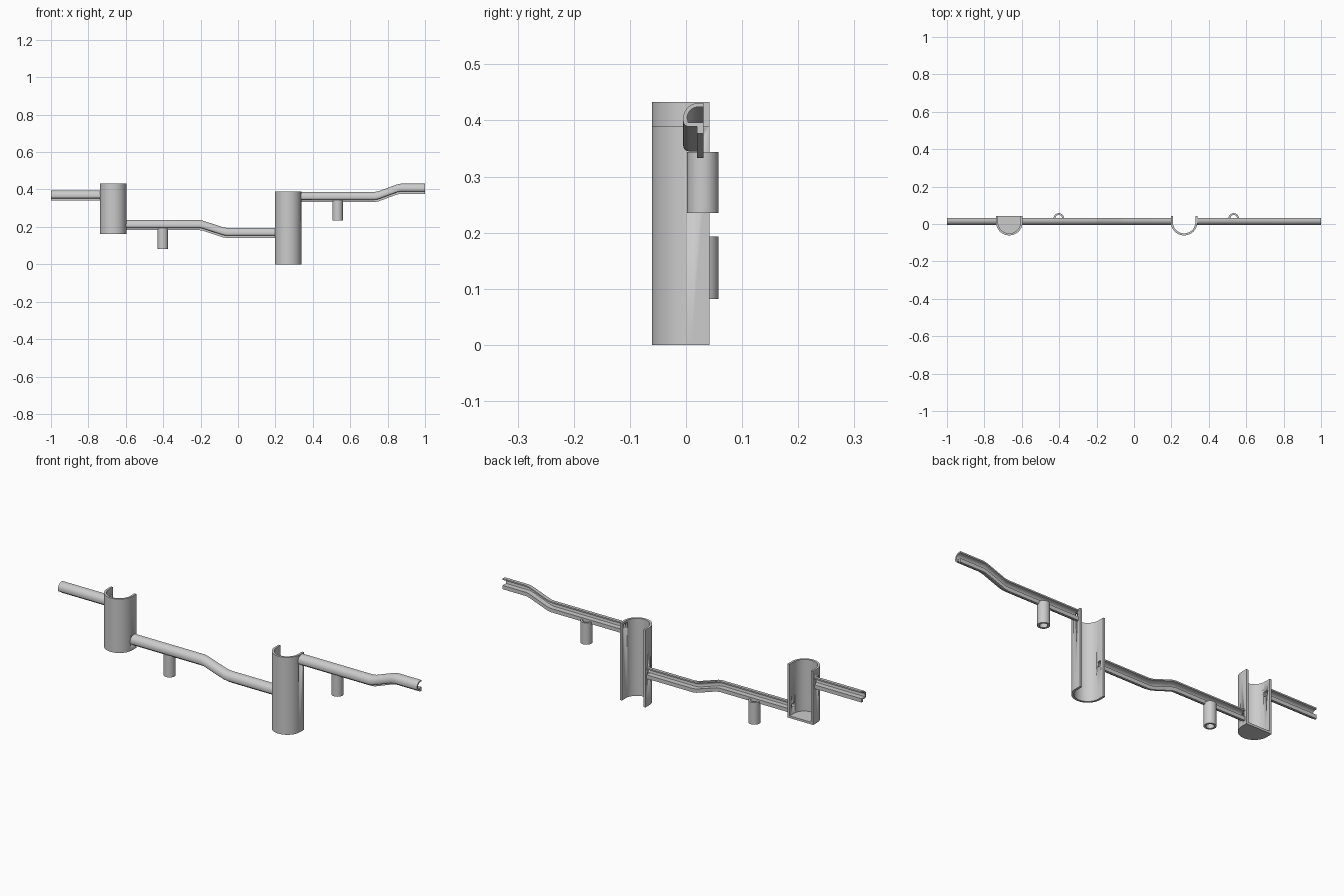
import bpy, bmesh, math

if "Cube" in bpy.data.objects:
    bpy.data.objects.remove(bpy.data.objects["Cube"])


def finish(name, bm):
    bmesh.ops.recalc_face_normals(bm, faces=bm.faces)
    me = bpy.data.meshes.new(name)
    bm.to_mesh(me)
    bm.free()
    ob = bpy.data.objects.new(name, me)
    bpy.context.collection.objects.link(ob)
    bpy.ops.object.select_all(action='DESELECT')
    bpy.context.view_layer.objects.active = ob
    ob.select_set(True)
    bpy.ops.object.shade_smooth_by_angle(angle=math.radians(35))
    return ob


def loft(name, rings, closed=False):
    """Skin matching rings; cap both ends unless the loft is closed."""
    bm = bmesh.new()
    vs = [[bm.verts.new(p) for p in r] for r in rings]
    n = len(vs[0])
    pairs = list(zip(vs, vs[1:])) + ([(vs[-1], vs[0])] if closed else [])
    for a, b in pairs:
        for i in range(n):
            j = (i + 1) % n
            bm.faces.new((a[i], a[j], b[j], b[i]))
    if not closed:
        bm.faces.new(vs[0])
        bm.faces.new(vs[-1])
    return finish(name, bm)


def arc(cx, cy, r, a0, a1, n):
    return [(cx + r * math.cos(math.radians(a0 + (a1 - a0) * i / n)),
             cy + r * math.sin(math.radians(a0 + (a1 - a0) * i / n)))
            for i in range(n + 1)]


def u_shape(r):
    return [(-r, 0.042)] + arc(0, 0.01, r, 180, 360, 32) + [(r, 0.042)]


def prism(name, pts, x, z0, z1):
    return loft(name, [[(x + px, py, z) for px, py in pts] for z in (z0, z1)])


# Half-cut tanks with small pipe openings through the side walls
def tank(name, x, z0, z1, z_left, z_right, floor):
    shell = prism(name, u_shape(0.071) + u_shape(0.060)[::-1], x, z0, z1)
    for side, z in ((-1, z_left), (1, z_right)):
        cx = x + side * 0.066
        box = [(-0.02, 0.0), (0.02, 0.0), (0.02, 0.024), (-0.02, 0.024)]
        cutter = prism("opening_cutter", box, cx, z - 0.008, z + 0.018)
        mod = shell.modifiers.new("opening", 'BOOLEAN')
        mod.operation, mod.solver, mod.object = 'DIFFERENCE', 'EXACT', cutter
        bpy.context.view_layer.objects.active = shell
        bpy.ops.object.modifier_apply(modifier=mod.name)
        bpy.data.objects.remove(cutter)
    if floor:
        prism(name + "_floor", u_shape(0.0605), x, z0, z0 + 0.011)


tank("left_tank", -0.667, 0.162, 0.433, 0.368, 0.21, True)
tank("right_tank", 0.268, 0.0, 0.39, 0.168, 0.36, False)

# Open channel section (y, z): curved top, flat underside and a back lip
section = ([(0.031, 0.027)] + arc(0.022, 0, 0.027, 90, 180, 10)
           + arc(0.005, -0.005, 0.010, 180, 270, 4)
           + [(0.020, -0.015), (0.020, -0.027), (0.031, -0.027), (0.031, -0.008),
              (0.004, -0.008)]
           + arc(0.022, 0, 0.020, 180, 90, 10) + [(0.031, 0.020)])


def channel(name, path):
    loft(name, [[(x, y, z + dz) for y, dz in section] for x, z in path])


channel("left_channel", [(-1, 0.368), (-0.735, 0.368)])
channel("middle_channel", [(-0.6, 0.21), (-0.21, 0.21), (-0.19, 0.207),
                           (-0.08, 0.171), (-0.06, 0.168), (0.2, 0.168)])
channel("right_channel", [(0.335, 0.36), (0.73, 0.36), (0.75, 0.363),
                          (0.85, 0.40), (0.87, 0.404), (1, 0.404)])

# Hollow drain stubs under the channels
for name, x, z0, z1 in (("left_drain", -0.402, 0.082, 0.193),
                        ("right_drain", 0.533, 0.235, 0.344)):
    rings = []
    for i in range(32):
        c, s = math.cos(i * math.pi / 16), math.sin(i * math.pi / 16)
        rings.append([(x + r * c, 0.03 + r * s, z) for r, z in
                      ((0.028, z0), (0.028, z1), (0.018, z1), (0.018, z0))])
    loft(name, rings, closed=True)
